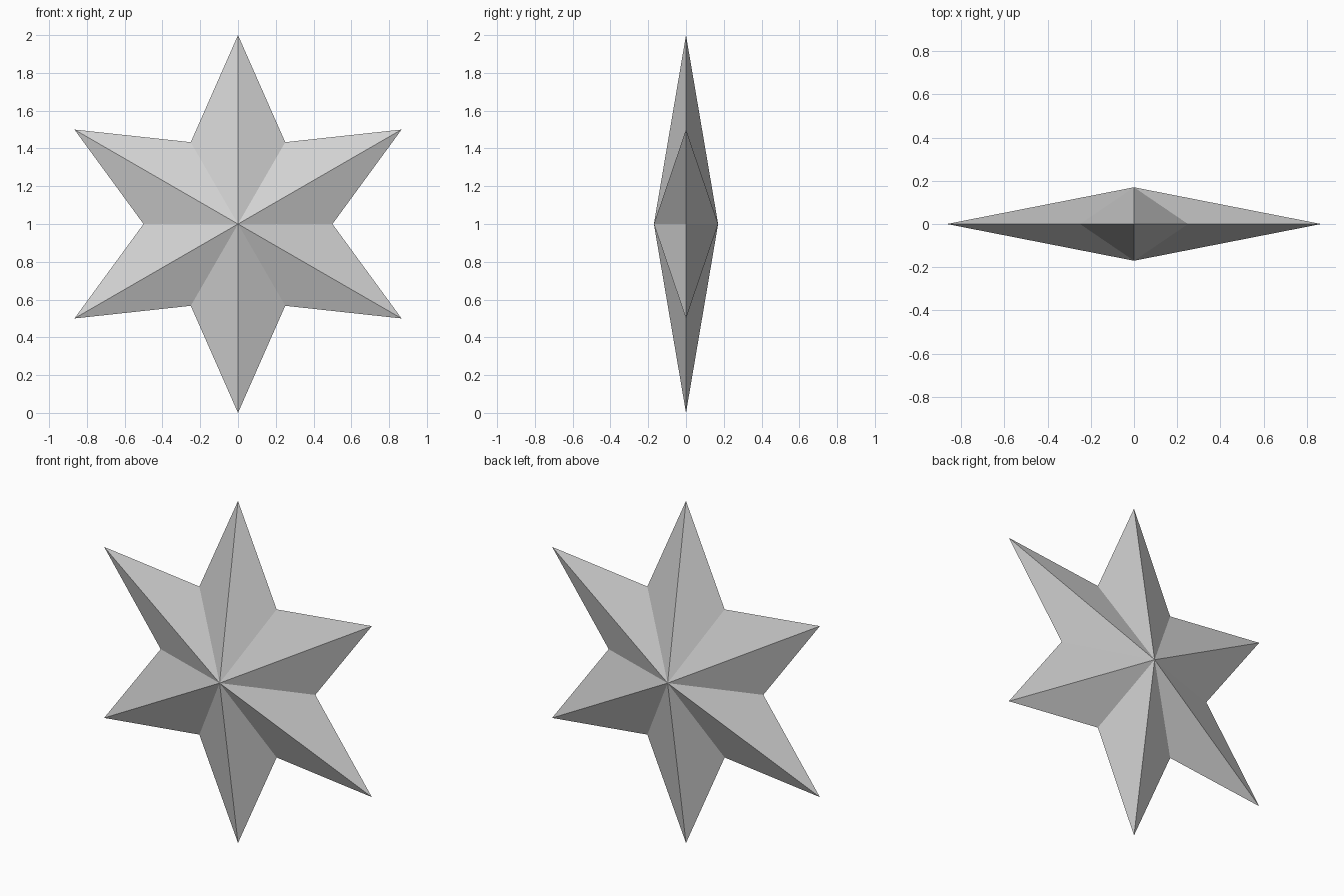
import bpy, bmesh, math

if "Cube" in bpy.data.objects:
    bpy.data.objects.remove(bpy.data.objects["Cube"])

TIP, NOTCH, DEPTH, POINTS = 1.0, 0.5, 0.17, 6

# Light grey material
grey = bpy.data.materials.new("light_grey")
grey.diffuse_color = (0.65, 0.65, 0.65, 1)
grey.use_nodes = True
grey.node_tree.nodes["Principled BSDF"].inputs["Base Color"].default_value = grey.diffuse_color

# Star outline in the XZ plane, alternating tips and notches
bm = bmesh.new()
rim = []
for i in range(POINTS * 2):
    a = math.pi / 2 + i * math.pi / POINTS
    r = NOTCH if i % 2 else TIP
    rim.append(bm.verts.new((r * math.cos(a), 0, 1 + r * math.sin(a))))

# Faceted front and back, each fanned out from a raised centre
for y in (-DEPTH, DEPTH):
    apex = bm.verts.new((0, y, 1))
    for i, v in enumerate(rim):
        bm.faces.new((apex, v, rim[(i + 1) % len(rim)]))
bmesh.ops.recalc_face_normals(bm, faces=bm.faces)

mesh = bpy.data.meshes.new("star")
bm.to_mesh(mesh)
bm.free()
mesh.materials.append(grey)
star = bpy.data.objects.new("star", mesh)
bpy.context.collection.objects.link(star)
